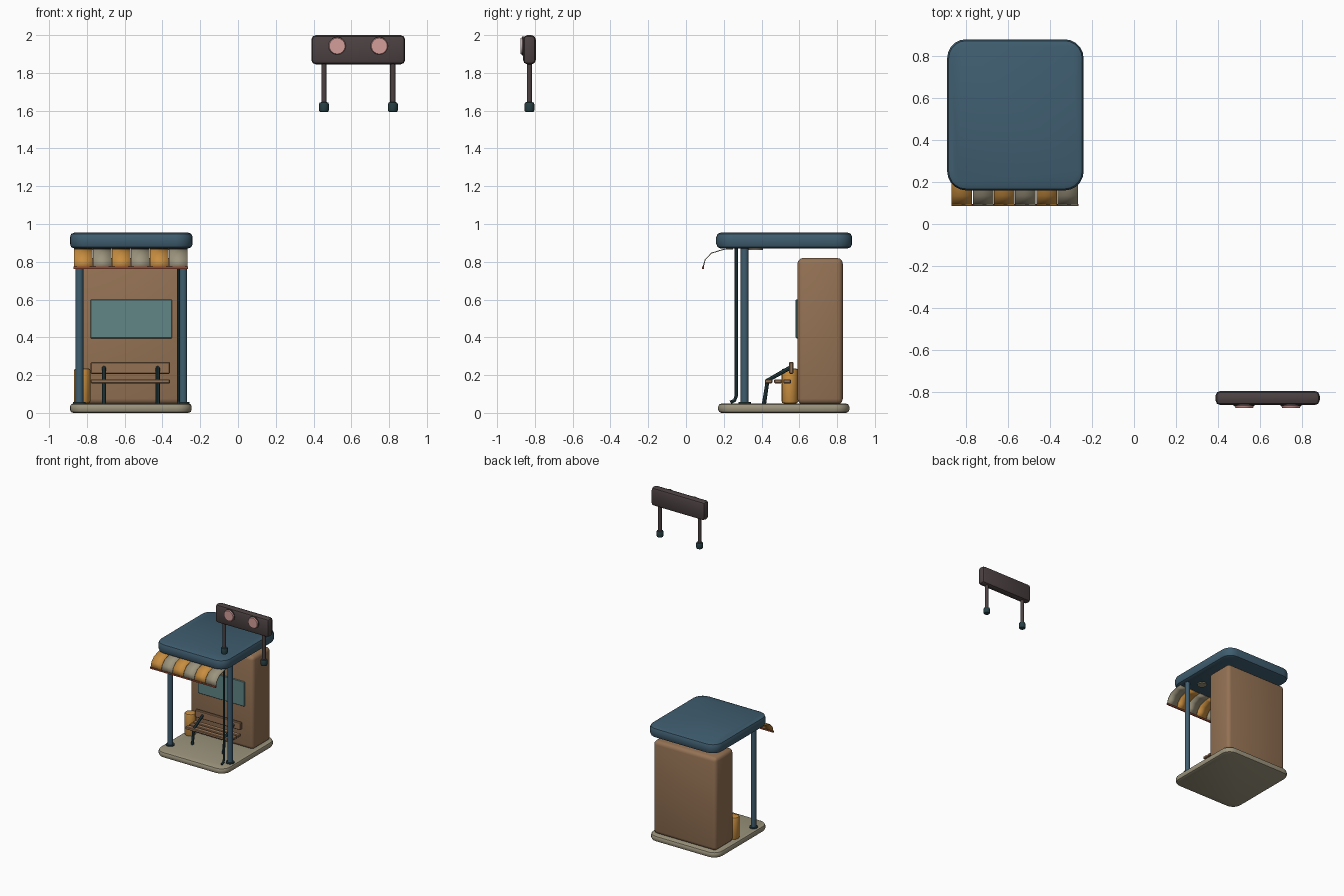
import bpy, bmesh, math
from mathutils import Matrix, Vector

cube = bpy.data.objects.get("Cube")
if cube:
    bpy.data.objects.remove(cube, do_unlink=True)


def material(name, r, g, b):
    """Flat material from 0-255 display values, stored linear."""
    def lin(c):
        c /= 255
        return c / 12.92 if c < 0.04 else ((c + 0.055) / 1.055) ** 2.4
    colour = (lin(r), lin(g), lin(b), 1)
    m = bpy.data.materials.new(name)
    m.use_nodes = True
    m.diffuse_color = colour
    m.node_tree.nodes["Principled BSDF"].inputs["Base Color"].default_value = colour
    return m


BLUE = material("slate blue", 63, 93, 111)
BROWN = material("warm brown", 148, 114, 84)
STONE = material("pale stone", 156, 148, 125)
AMBER = material("amber", 200, 142, 64)
TEAL = material("dark teal", 40, 64, 68)
UMBER = material("dark umber", 76, 65, 66)
PINK = material("soft pink", 212, 158, 154)
GLASS = material("muted glass", 98, 134, 134)
RUST = material("rust red", 150, 72, 52)


def finish(name, bm, *mats):
    mesh = bpy.data.meshes.new(name)
    bmesh.ops.recalc_face_normals(bm, faces=bm.faces)
    bm.to_mesh(mesh)
    bm.free()
    for m in mats:
        mesh.materials.append(m)
    ob = bpy.data.objects.new(name, mesh)
    bpy.context.collection.objects.link(ob)
    bpy.ops.object.select_all(action="DESELECT")
    ob.select_set(True)
    bpy.context.view_layer.objects.active = ob
    bpy.ops.object.shade_smooth_by_angle(angle=math.radians(35))
    return ob


def box(name, mat, x, y, z, corner=0.0, edge=0.0, segs=2):
    """Box from ranges, with rounded upright corners and softened rims."""
    bm = bmesh.new()
    bmesh.ops.create_cube(bm, size=1)
    for v in bm.verts:
        v.co = [r[0] + (c + 0.5) * (r[1] - r[0]) for c, r in zip(v.co, (x, y, z))]
    if corner:
        upright = [e for e in bm.edges if abs(e.verts[0].co.z - e.verts[1].co.z) > 1e-4]
        bmesh.ops.bevel(bm, geom=upright, offset=corner, segments=5,
                        profile=0.5, affect="EDGES")
    if edge:
        bm.normal_update()
        rim = [e for e in bm.edges if e.calc_face_angle(0) > 1.2]
        bmesh.ops.bevel(bm, geom=rim, offset=edge, segments=segs,
                        profile=0.5, affect="EDGES")
    return finish(name, bm, mat)


def rod(name, mat, start, end, r1, r2=None, sides=16, soft=0.0):
    """Cylinder or cone between two points."""
    a, b = Vector(start), Vector(end)
    axis = b - a
    bm = bmesh.new()
    bmesh.ops.create_cone(bm, cap_ends=True, segments=sides, radius1=r1,
                          radius2=r1 if r2 is None else r2, depth=axis.length)
    if soft:
        rim = [e for e in bm.edges if any(len(f.verts) > 4 for f in e.link_faces)]
        bmesh.ops.bevel(bm, geom=rim, offset=soft, segments=2, profile=0.5, affect="EDGES")
    turn = Vector((0, 0, 1)).rotation_difference(axis).to_matrix().to_4x4()
    bm.transform(Matrix.Translation((a + b) / 2) @ turn)
    return finish(name, bm, mat)


def tube(name, mat, points, radius):
    """Round bar following a path, turned into a mesh."""
    curve = bpy.data.curves.new(name, "CURVE")
    curve.dimensions = "3D"
    curve.bevel_depth = radius
    curve.bevel_resolution = 2
    curve.use_fill_caps = True
    spline = curve.splines.new("POLY")
    spline.points.add(len(points) - 1)
    for p, co in zip(spline.points, points):
        p.co = (*co, 1)
    ob = bpy.data.objects.new(name, curve)
    bpy.context.collection.objects.link(ob)
    bpy.context.view_layer.update()
    mesh = bpy.data.meshes.new_from_object(
        ob.evaluated_get(bpy.context.evaluated_depsgraph_get()))
    bm = bmesh.new()
    bm.from_mesh(mesh)
    bpy.data.objects.remove(ob, do_unlink=True)
    return finish(name, bm, mat)


# Shelter shell: floor slab, roof, back wall and its window
box("floor_slab", STONE, (-0.89, -0.245), (0.17, 0.865), (0, 0.05), 0.08, 0.018)
box("roof", BLUE, (-0.89, -0.24), (0.16, 0.88), (0.87, 0.955), 0.09, 0.025)
box("back_wall", BROWN, (-0.855, -0.275), (0.59, 0.83), (0.045, 0.82), edge=0.03, segs=3)
box("window_panel", GLASS, (-0.78, -0.35), (0.581, 0.595), (0.395, 0.6), edge=0.003, segs=1)

# Front posts with foot plates, and ceiling lamps
for side, px, lx in (("right", -0.84, -0.74), ("left", -0.29, -0.39)):
    rod(side + "_post", BLUE, (px, 0.31, 0.04), (px, 0.31, 0.88), 0.021)
    rod(side + "_post_foot", TEAL, (px, 0.31, 0.045), (px, 0.31, 0.058), 0.033)
    rod(side + "_ceiling_lamp", STONE, (lx, 0.37, 0.862), (lx, 0.37, 0.875), 0.038)

# Slim drain pipe beside the left post
tube("drain_pipe", TEAL, [(-0.315, 0.235, 0.056), (-0.315, 0.257, 0.066),
                          (-0.315, 0.266, 0.09), (-0.315, 0.266, 0.88)], 0.009)

# Striped awning, coloured by stripe
profile = [(0.25, 0.868), (0.2, 0.866), (0.135, 0.846), (0.102, 0.812), (0.09, 0.77)]
bm = bmesh.new()
left, right, stripes = -0.87, -0.265, 6
width = (right - left) / stripes
for i in range(stripes):
    rows = [[bm.verts.new((left + (i + t) * width, y, z)) for t in (0.015, 0.985)]
            for y, z in profile]
    for (a, b), (c, d) in zip(rows, rows[1:]):
        bm.faces.new((a, b, d, c)).material_index = i % 2
awning = finish("awning", bm, AMBER, STONE)
solid = awning.modifiers.new("thickness", "SOLIDIFY")
solid.thickness = 0.005
solid.offset = 0
box("awning_hem", RUST, (left, right), (0.085, 0.095), (0.763, 0.775))

# Litter bin
rod("litter_bin", AMBER, (-0.825, 0.55, 0.05), (-0.825, 0.55, 0.235), 0.044, soft=0.012)

# Bench: seat slats, back board and bent supports
for i in range(3):
    y = 0.418 + i * 0.049
    box("seat_slat", BROWN, (-0.78, -0.36), (y, y + 0.039), (0.156, 0.178), edge=0.004, segs=1)
box("bench_back_board", BROWN, (-0.78, -0.36), (0.545, 0.569), (0.207, 0.27), edge=0.005, segs=1)
for x in (-0.71, -0.425):
    tube("bench_support", TEAL, [(x, 0.413, 0.048), (x, 0.432, 0.172), (x, 0.552, 0.24)], 0.011)

# Raised sign with two lamps and hanging rods
box("sign_body", UMBER, (0.388, 0.885), (-0.863, -0.795), (1.845, 2), edge=0.024)
for x in (0.525, 0.748):
    rod("sign_lamp_rim", UMBER, (x, -0.855, 1.942), (x, -0.867, 1.942), 0.05)
    rod("sign_lamp", PINK, (x, -0.862, 1.942), (x, -0.876, 1.942), 0.048, 0.042)
for x in (0.455, 0.82):
    rod("sign_rod", UMBER, (x, -0.829, 1.63), (x, -0.829, 1.86), 0.014)
    rod("sign_rod_foot", TEAL, (x, -0.829, 1.592), (x, -0.829, 1.645), 0.026, soft=0.01)
